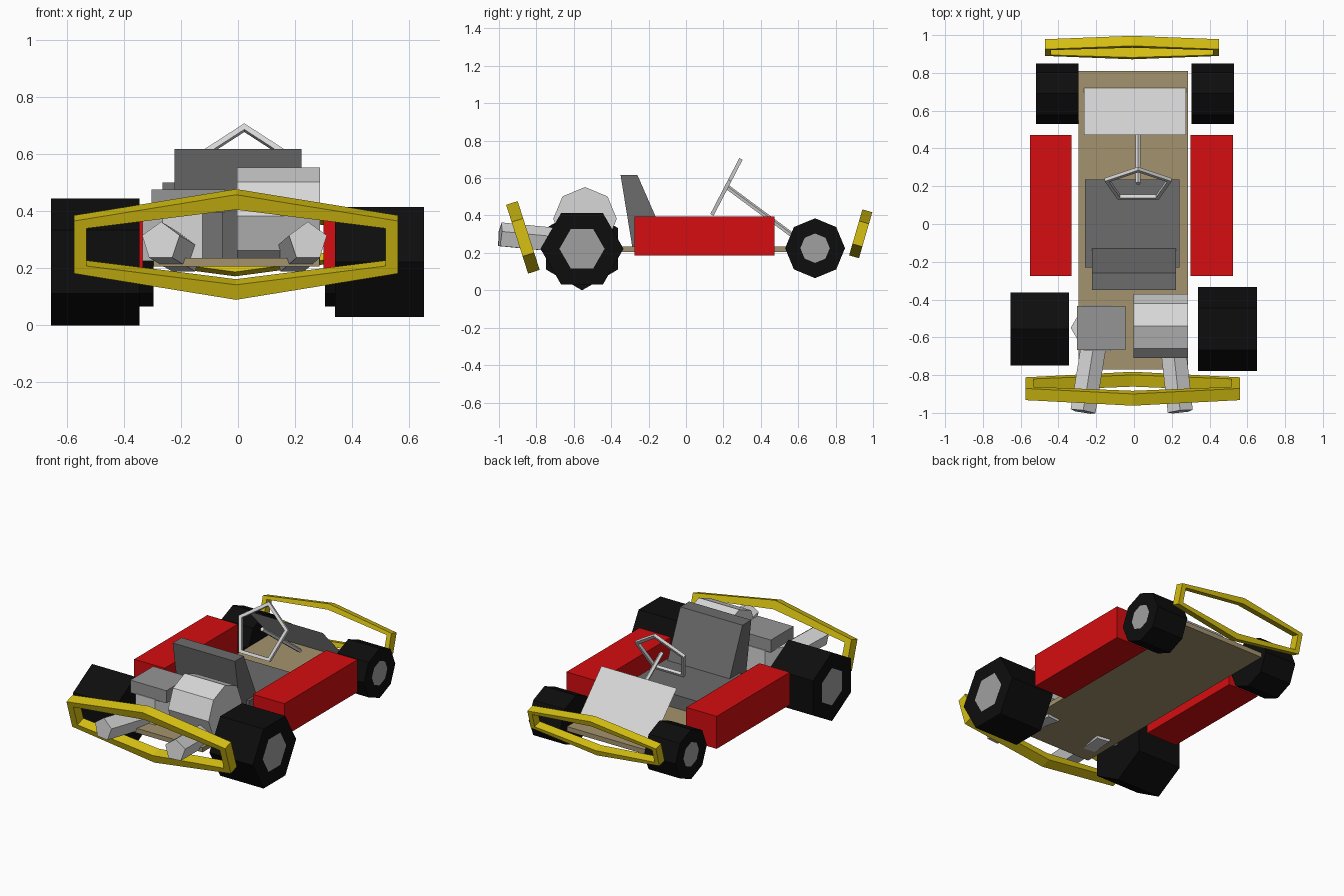
import bpy, bmesh, math
from mathutils import Vector

if "Cube" in bpy.data.objects:
    bpy.data.objects.remove(bpy.data.objects["Cube"])


def material(name, rgb):
    m = bpy.data.materials.new(name)
    m.diffuse_color = (*rgb, 1)
    m.use_nodes = True
    m.node_tree.nodes["Principled BSDF"].inputs["Base Color"].default_value = m.diffuse_color
    return m


RED = material("red paint", (0.66, 0.004, 0.005))
YELLOW = material("yellow paint", (0.68, 0.53, 0.006))
TAN = material("tan floor", (0.37, 0.29, 0.155))
BLACK = material("black rubber", (0.004, 0.004, 0.004))
HUB = material("hub grey", (0.35, 0.35, 0.35))
SEAT = material("dark seat grey", (0.15, 0.15, 0.15))
BLOCK = material("mid grey", (0.3, 0.3, 0.3))
METAL = material("light metal", (0.68, 0.68, 0.68))


def finish(name, bm, *mats, recalc=True):
    if recalc:
        bmesh.ops.recalc_face_normals(bm, faces=bm.faces[:])
    me = bpy.data.meshes.new(name)
    bm.to_mesh(me)
    bm.free()
    for m in mats:
        me.materials.append(m)
    ob = bpy.data.objects.new(name, me)
    bpy.context.collection.objects.link(ob)
    return ob


def bridge(bm, a, b):
    """Quads between two closed vertex loops."""
    n = len(a)
    for i in range(n):
        j = (i + 1) % n
        bm.faces.new((a[i], a[j], b[j], b[i]))


def loft(name, ring0, ring1, mat):
    bm = bmesh.new()
    a = [bm.verts.new(p) for p in ring0]
    b = [bm.verts.new(p) for p in ring1]
    bridge(bm, a, b)
    bm.faces.new(a)
    bm.faces.new(b)
    return finish(name, bm, mat)


def extrude_x(name, profile, x0, x1, mat):
    """Extrude a (y, z) profile along x."""
    return loft(name, [(x0, y, z) for y, z in profile],
                [(x1, y, z) for y, z in profile], mat)


def box(name, x0, x1, y0, y1, z0, z1, mat):
    return extrude_x(name, [(y0, z0), (y1, z0), (y1, z1), (y0, z1)], x0, x1, mat)


def rod(name, p0, p1, r, n, mat, up=(0, 0, 1), turn=0.0):
    """n-sided prism between two points; first corner points along up."""
    p0, p1, up = Vector(p0), Vector(p1), Vector(up)
    d = (p1 - p0).normalized()
    u = (up - d * up.dot(d)).normalized()
    v = d.cross(u)
    off = [r * (math.cos(a) * u + math.sin(a) * v)
           for a in (turn + 2 * math.pi * i / n for i in range(n))]
    return loft(name, [p0 + o for o in off], [p1 + o for o in off], mat)


def wheel(name, x_in, x_out, y, z, r, hub_r, n, turn):
    """Tyre prism whose outer cap holds an inset hub face."""
    ob = rod(name, (x_in, y, z), (x_out, y, z), r, n, BLACK, turn=turn)
    ob.data.materials.append(HUB)
    bm = bmesh.new()
    bm.from_mesh(ob.data)
    cap = max(bm.faces, key=lambda f: abs(f.calc_center_median().x))
    bmesh.ops.inset_individual(bm, faces=[cap],
                               thickness=(r - hub_r) * math.cos(math.pi / n))
    cap.material_index = 1
    bm.to_mesh(ob.data)
    bm.free()


def bumper(name, centre, rx, rz, tx, tz, depth, slope):
    """Stretched six-sided frame with a rectangular section, leaning in y."""
    bm = bmesh.new()
    up = Vector((0, slope, 1)).normalized()
    out = Vector((0, 1, -slope)).normalized() * depth / 2
    loops = []
    for ax, az, s in ((rx, rz, -1), (rx, rz, 1), (rx - tx, rz - tz, 1), (rx - tx, rz - tz, -1)):
        loops.append([bm.verts.new(Vector(centre) + Vector((ax * math.sin(a), 0, 0))
                                   + up * az * math.cos(a) + out * s)
                      for a in (math.pi / 3 * i for i in range(6))])
    for k in range(4):
        bridge(bm, loops[k], loops[(k + 1) % 4])
    finish(name, bm, YELLOW)


# Chassis floor and side pods
box("floor", -0.295, 0.285, -0.77, 0.81, 0.205, 0.235, TAN)
box("side_pod_right", 0.30, 0.525, -0.275, 0.472, 0.185, 0.395, RED)
box("side_pod_left", -0.55, -0.332, -0.275, 0.472, 0.185, 0.395, RED)

# Wheels
wheel("large_wheel_right", 0.34, 0.65, -0.556, 0.222, 0.222, 0.105, 6, math.pi / 6)
wheel("large_wheel_left", -0.345, -0.655, -0.556, 0.222, 0.222, 0.105, 6, 0)
wheel("small_wheel_right", 0.305, 0.53, 0.69, 0.225, 0.16, 0.072, 8, 0)
wheel("small_wheel_left", -0.295, -0.52, 0.69, 0.225, 0.16, 0.072, 8, 0)

# Seat
box("seat_base", -0.26, 0.24, -0.23, 0.235, 0.225, 0.32, SEAT)
extrude_x("seat_back", [(-0.35, 0.617), (-0.26, 0.617), (-0.13, 0.32),
                        (-0.13, 0.23), (-0.287, 0.23)], -0.222, 0.223, SEAT)

# Engine: drum on one side, capped cylinder on the other
rod("engine_drum", (-0.003, -0.54, 0.382), (0.287, -0.54, 0.382), 0.17, 8, METAL)
rod("engine_cylinder", (-0.195, -0.55, 0.225), (-0.195, -0.55, 0.40), 0.14, 6, METAL, up=(1, 0, 0))
box("engine_cap", -0.303, -0.045, -0.667, -0.434, 0.395, 0.476, BLOCK)

# Exhaust pipes
rod("exhaust_left", (-0.27, -0.993, 0.293), (-0.19, -0.50, 0.245), 0.07, 5, METAL)
rod("exhaust_right", (0.245, -0.993, 0.293), (0.19, -0.50, 0.245), 0.07, 5, METAL)

# Steering wheel: five-sided ring on a slanted column
bm = bmesh.new()
centre = Vector((0.022, 0.208, 0.537))
lean = Vector((0, 0.46, 0.888))
axis = Vector((0, 0.888, -0.46))
rings = []
for i in range(5):
    a = 2 * math.pi * i / 5
    radial = Vector((math.sin(a), 0, 0)) + lean * math.cos(a)
    rings.append([bm.verts.new(centre + radial * (0.174 + 0.017 * math.cos(t)) + axis * 0.014 * math.sin(t))
                  for t in (math.pi / 4 + math.pi / 2 * k for k in range(4))])
for i in range(5):
    bridge(bm, rings[i], rings[(i + 1) % 5])
finish("steering_wheel", bm, METAL)
rod("steering_column", (0.022, 0.215, 0.555), (0.022, 0.60, 0.27), 0.014, 5, METAL)

# Slanted nose panel: a single sheet facing the seat
bm = bmesh.new()
bm.faces.new([bm.verts.new(p) for p in ((-0.265, 0.72, 0.24), (0.275, 0.72, 0.24),
                                        (0.275, 0.472, 0.50), (-0.265, 0.472, 0.50))])
finish("nose_panel", bm, METAL, recalc=False)

# Bumpers at both ends
bumper("engine_end_bumper", (-0.007, -0.872, 0.283), 0.655, 0.193, 0.05, 0.055, 0.065, -0.32)
bumper("nose_end_bumper", (-0.01, 0.934, 0.302), 0.531, 0.128, 0.036, 0.036, 0.055, 0.29)
